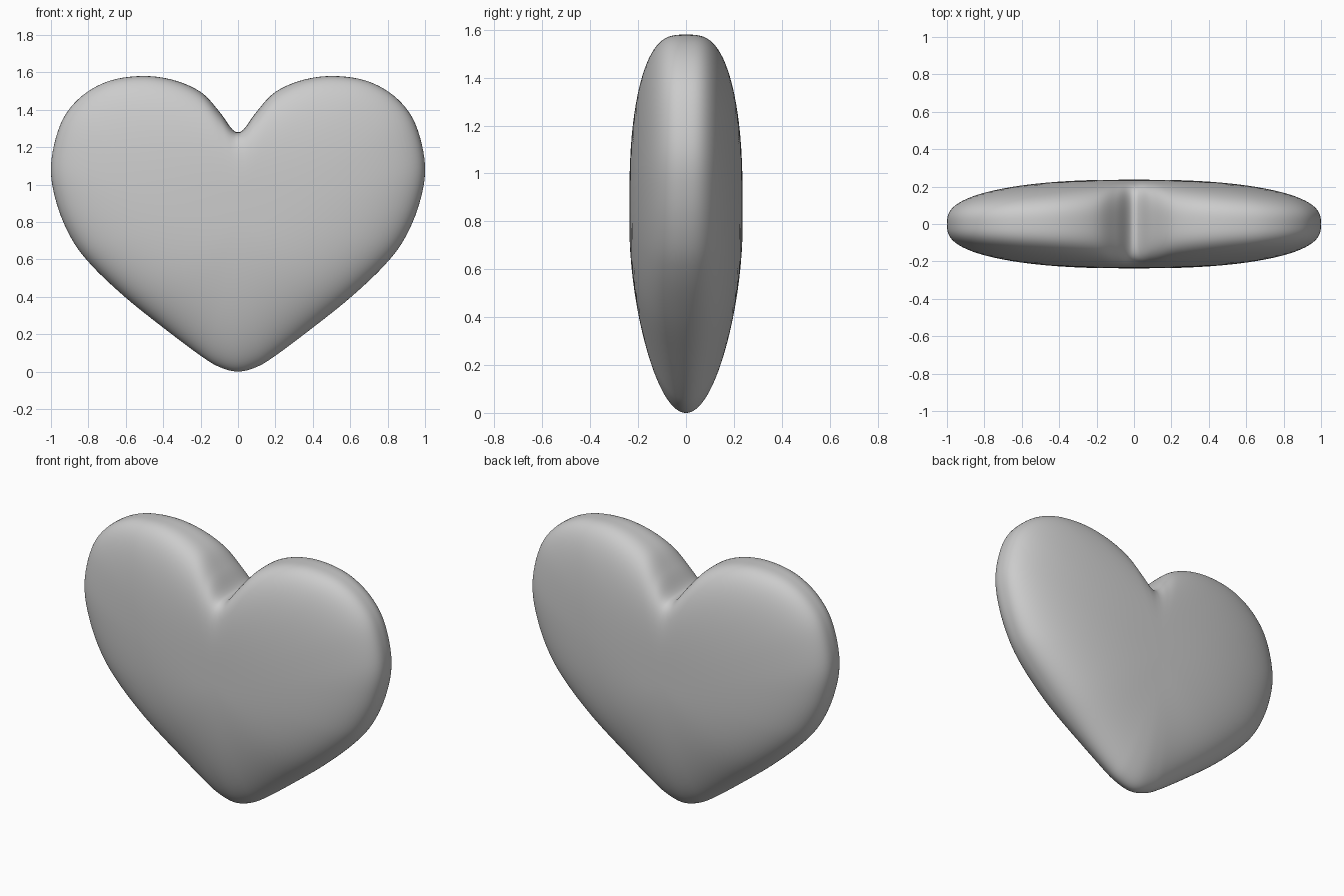
import bpy, bmesh, math
from mathutils import Vector

cube = bpy.data.objects.get("Cube")
if cube:
    bpy.data.objects.remove(cube, do_unlink=True)

CENTRE_Z, HALF_DEPTH, RINGS, STEPS = 0.8, 0.237, 28, 6

# Half outline of the heart, from the cleft round to the tip
half = [(0, 1.28), (.035, 1.3), (.1, 1.39), (.2, 1.495), (.35, 1.56), (.52, 1.58),
        (.7, 1.55), (.85, 1.46), (.95, 1.32), (1, 1.1), (.97, .9), (.89, .71),
        (.78, .565), (.6, .395), (.4, .235), (.2, .085), (.1, .025), (0, 0)]
outline = [Vector(p) for p in half + [(-x, z) for x, z in half[-2:0:-1]]]


def smooth_loop(points, steps):
    """Closed Catmull-Rom curve through the points."""
    result, n = [], len(points)
    for i in range(n):
        a, b, c, d = (points[(i + k) % n] for k in (-1, 0, 1, 2))
        for j in range(steps):
            t = j / steps
            result.append(b + (c - a) * t / 2 + (2 * a - 5 * b + 4 * c - d) * t**2 / 2
                          + (3 * b - a - 3 * c + d) * t**3 / 2)
    return result


def pillow_point(edge, phi, side):
    """Point on the puffed surface: phi runs from the middle to the rim."""
    arm = edge - Vector((0, CENTRE_Z))
    radius, up = arm.length, arm.y / arm.length
    power = 2.6 + 0.6 * up
    s = math.sin(phi) ** (2 / power)
    depth = HALF_DEPTH * max(math.cos(phi), 0) ** (2 / power)
    # Inner rings are rounder, so the cleft fades towards the middle
    inner = 0.68 + 0.2 * (1 - up * up)
    reach = s * (inner + (radius - inner) * s * s) / radius
    return (arm.x * reach, side * depth, CENTRE_Z + arm.y * reach)


# Front and back rings share the rim
loop = smooth_loop(outline, STEPS)
count = len(loop)
bm = bmesh.new()
rings = []
for k in range(1 - RINGS, RINGS):
    phi = math.pi / 2 * (1 - (abs(k) / RINGS) ** 1.7)
    side = -1 if k < 0 else 1
    rings.append([bm.verts.new(pillow_point(p, phi, side)) for p in loop])
for a, b in zip(rings, rings[1:]):
    for i in range(count):
        j = (i + 1) % count
        bm.faces.new((a[i], a[j], b[j], b[i]))
for ring, side in ((rings[0], -1), (rings[-1], 1)):
    pole = bm.verts.new((0, side * HALF_DEPTH, CENTRE_Z))
    for i in range(count):
        bm.faces.new((ring[i], ring[(i + 1) % count], pole))
bmesh.ops.recalc_face_normals(bm, faces=bm.faces)
for face in bm.faces:
    face.smooth = True

mesh = bpy.data.meshes.new("heart")
bm.to_mesh(mesh)
bm.free()
heart = bpy.data.objects.new("heart", mesh)
bpy.context.collection.objects.link(heart)

# Plain grey
grey = bpy.data.materials.new("plain grey")
grey.use_nodes = True
colour = (0.6, 0.6, 0.6, 1)
grey.diffuse_color = colour
grey.node_tree.nodes["Principled BSDF"].inputs["Base Color"].default_value = colour
mesh.materials.append(grey)
